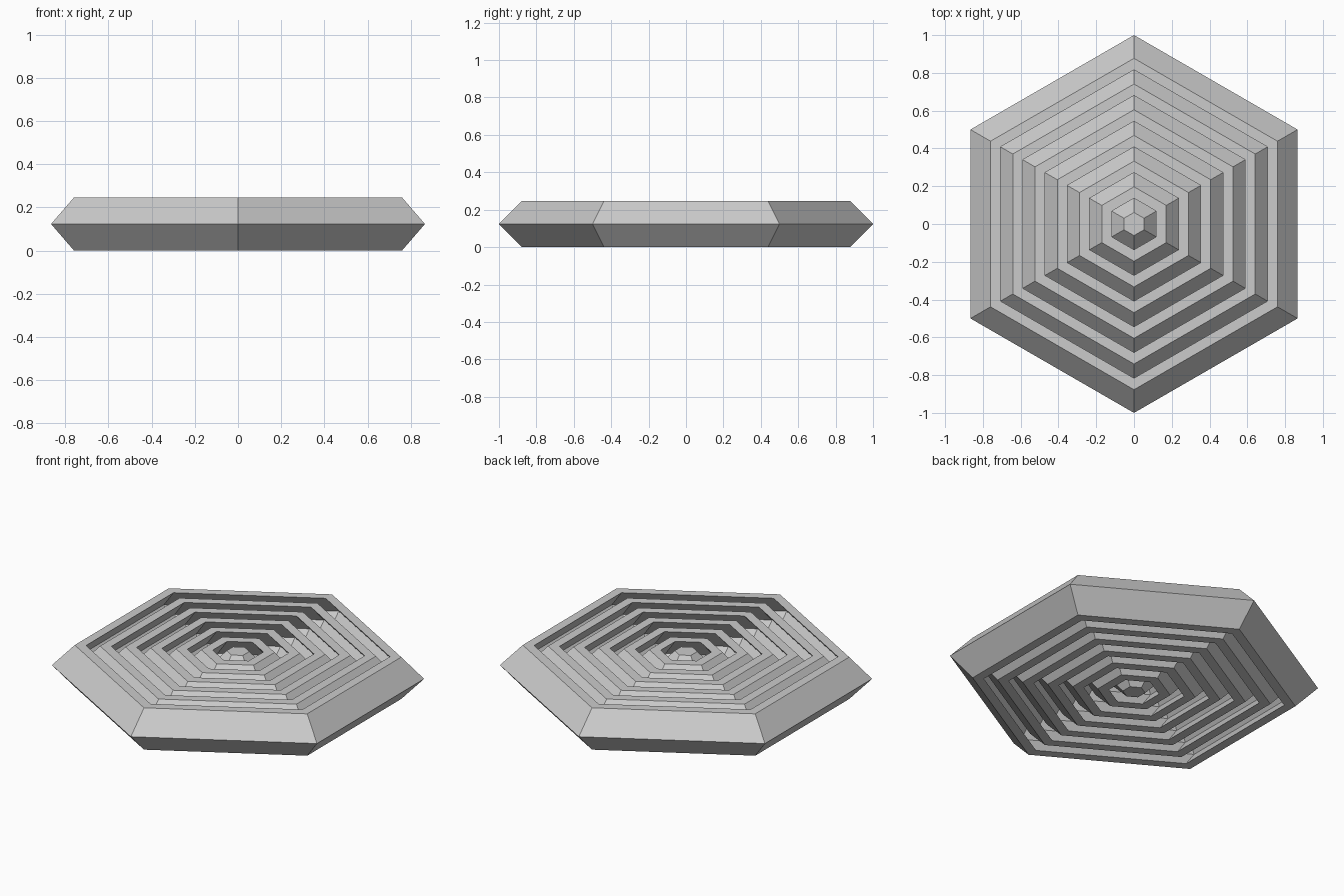
import bpy, bmesh, math

cube = bpy.data.objects.get("Cube")
if cube:
    bpy.data.objects.remove(cube, do_unlink=True)

HEIGHT = 0.247      # full height of every ring
SLOPE = 0.123       # how far the mid ridge stands out beyond the rims
WIDTH = 0.061       # thickness of a ring wall
PERIOD = 0.136      # spacing from one ring to the next
RINGS = 7
SIDES = 6

grey = bpy.data.materials.new("light grey")
grey.use_nodes = True
colour = (0.6, 0.6, 0.6, 1)
grey.diffuse_color = colour
grey.node_tree.nodes["Principled BSDF"].inputs["Base Color"].default_value = colour


def chevron_ring(name, ridge):
    """Hexagonal ring with a V-shaped wall pointing outwards."""
    rim = ridge - SLOPE
    inner = max(rim - WIDTH, 0.0)
    profile = [(ridge, HEIGHT / 2), (rim, HEIGHT), (inner, HEIGHT),
               (inner + SLOPE, HEIGHT / 2), (inner, 0), (rim, 0)]
    bm = bmesh.new()
    loops = []
    for i in range(SIDES):
        a = math.pi / 2 + math.tau * i / SIDES
        loops.append([bm.verts.new((r * math.cos(a), r * math.sin(a), z))
                      for r, z in profile])
    count = len(profile)
    for i in range(SIDES):
        here, there = loops[i], loops[(i + 1) % SIDES]
        for j in range(count):
            k = (j + 1) % count
            bm.faces.new((here[j], there[j], there[k], here[k]))
    # The innermost ring closes to a point at its middle
    bmesh.ops.remove_doubles(bm, verts=bm.verts, dist=0.002)
    bmesh.ops.recalc_face_normals(bm, faces=bm.faces)
    mesh = bpy.data.meshes.new(name)
    bm.to_mesh(mesh)
    bm.free()
    mesh.materials.append(grey)
    obj = bpy.data.objects.new(name, mesh)
    bpy.context.collection.objects.link(obj)


# Nested rings from the outside in
for n in range(RINGS):
    chevron_ring(f"hexagon_ring_{n + 1}", 1 - n * PERIOD)
